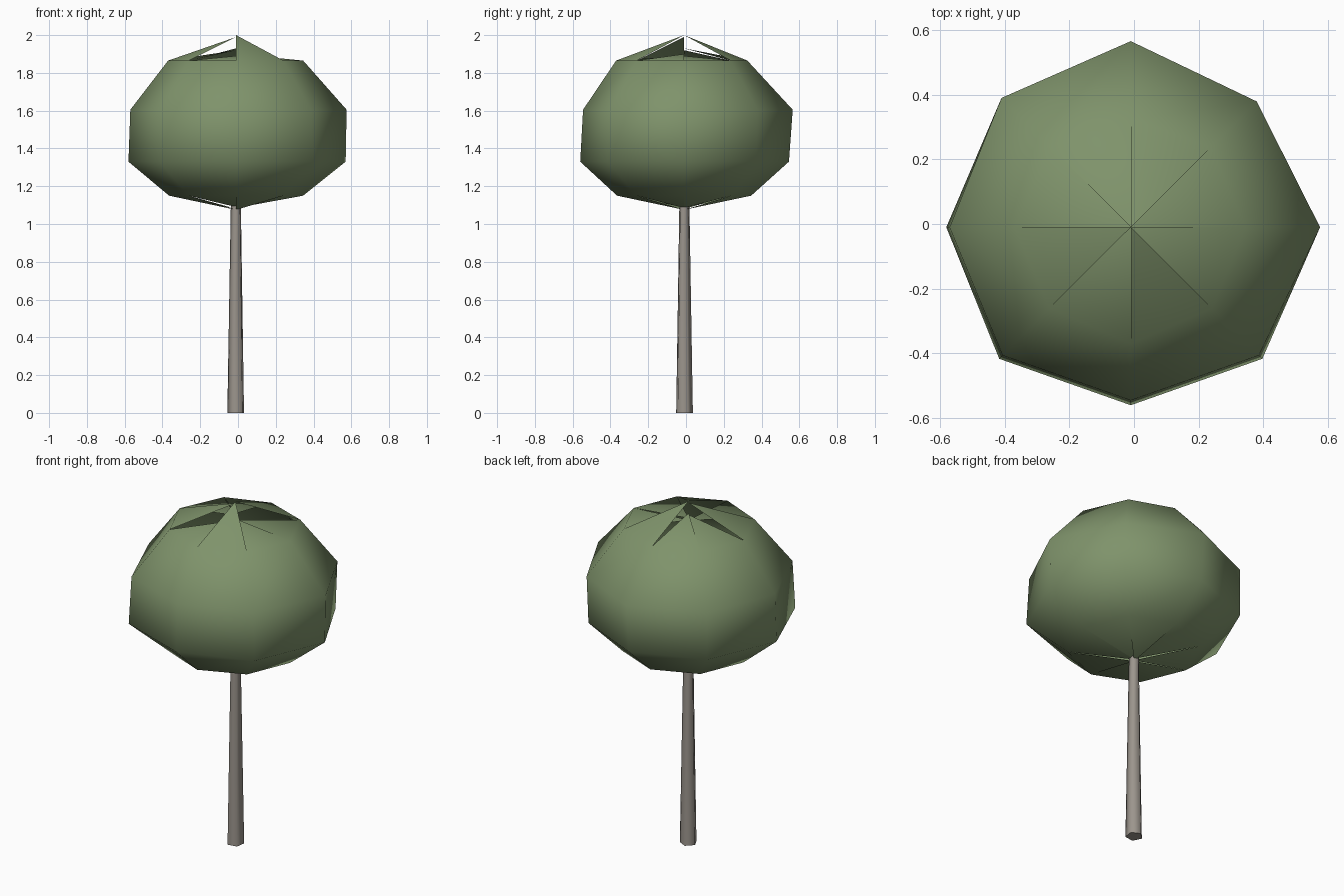
import bpy, bmesh, math

if "Cube" in bpy.data.objects:
    bpy.data.objects.remove(bpy.data.objects["Cube"])

CX = CY = -0.01


def material(name, rgb):
    m = bpy.data.materials.new(name)
    m.diffuse_color = (*rgb, 1)
    m.use_nodes = True
    m.node_tree.nodes["Principled BSDF"].inputs["Base Color"].default_value = m.diffuse_color
    return m


def finish(name, bm, mat):
    mesh = bpy.data.meshes.new(name)
    bm.to_mesh(mesh)
    bm.free()
    mesh.materials.append(mat)
    for p in mesh.polygons:
        p.use_smooth = True
    ob = bpy.data.objects.new(name, mesh)
    bpy.context.collection.objects.link(ob)
    return ob


def ring(bm, radii, z, start=0.0, cx=CX, cy=CY):
    n = len(radii)
    out = []
    for i, r in enumerate(radii):
        a = start + math.tau * i / n
        out.append(bm.verts.new((cx + r * math.cos(a), cy + r * math.sin(a), z)))
    return out


def bridge(bm, low, high):
    n = len(low)
    for i in range(n):
        j = (i + 1) % n
        bm.faces.new((low[i], low[j], high[j], high[i]))


leaf = material("leaf green", (0.212, 0.292, 0.147))
bark = material("bark grey", (0.33, 0.30, 0.265))

# Canopy: irregular eight-sided rings, counter-clockwise from +x
bm = bmesh.new()
rings = [
    ring(bm, [0.355] * 8, 1.15),
    ring(bm, [0.58, 0.54, 0.555, 0.565, 0.57, 0.575, 0.55, 0.575], 1.33),
    ring(bm, [0.585, 0.55, 0.575, 0.565, 0.56, 0.56, 0.535, 0.56], 1.605),
    ring(bm, [0.355, 0.35, 0.335, 0.35, 0.36, 0.355, 0.36, 0.355], 1.865),
]
for low, high in zip(rings, rings[1:]):
    bridge(bm, low, high)

# Canopy caps: leaf wedges whose tips stand apart at different heights
top_tips = [1.89, 2.0, 1.93, 1.92, 1.99, 1.89, 2.0, 1.90]
bottom_tips = [1.085, 1.075, 1.09, 1.08, 1.075, 1.09, 1.075, 1.085]
for i in range(8):
    j = (i + 1) % 8
    tip = bm.verts.new((CX, CY, top_tips[i]))
    bm.faces.new((rings[-1][i], rings[-1][j], tip))
    tip = bm.verts.new((CX, CY, bottom_tips[i]))
    bm.faces.new((rings[0][j], rings[0][i], tip))
finish("canopy", bm, leaf)

# Trunk: tapered post running up into the canopy
bm = bmesh.new()
base = ring(bm, [0.047] * 5, 0.0, -math.pi / 4)
head = ring(bm, [0.028] * 5, 1.12, -math.pi / 4)
bridge(bm, base, head)
bm.faces.new(base[::-1])
bm.faces.new(head)
trunk = finish("trunk", bm, bark)
bpy.context.view_layer.objects.active = trunk
trunk.select_set(True)
bpy.ops.object.shade_smooth_by_angle(angle=math.radians(75))
